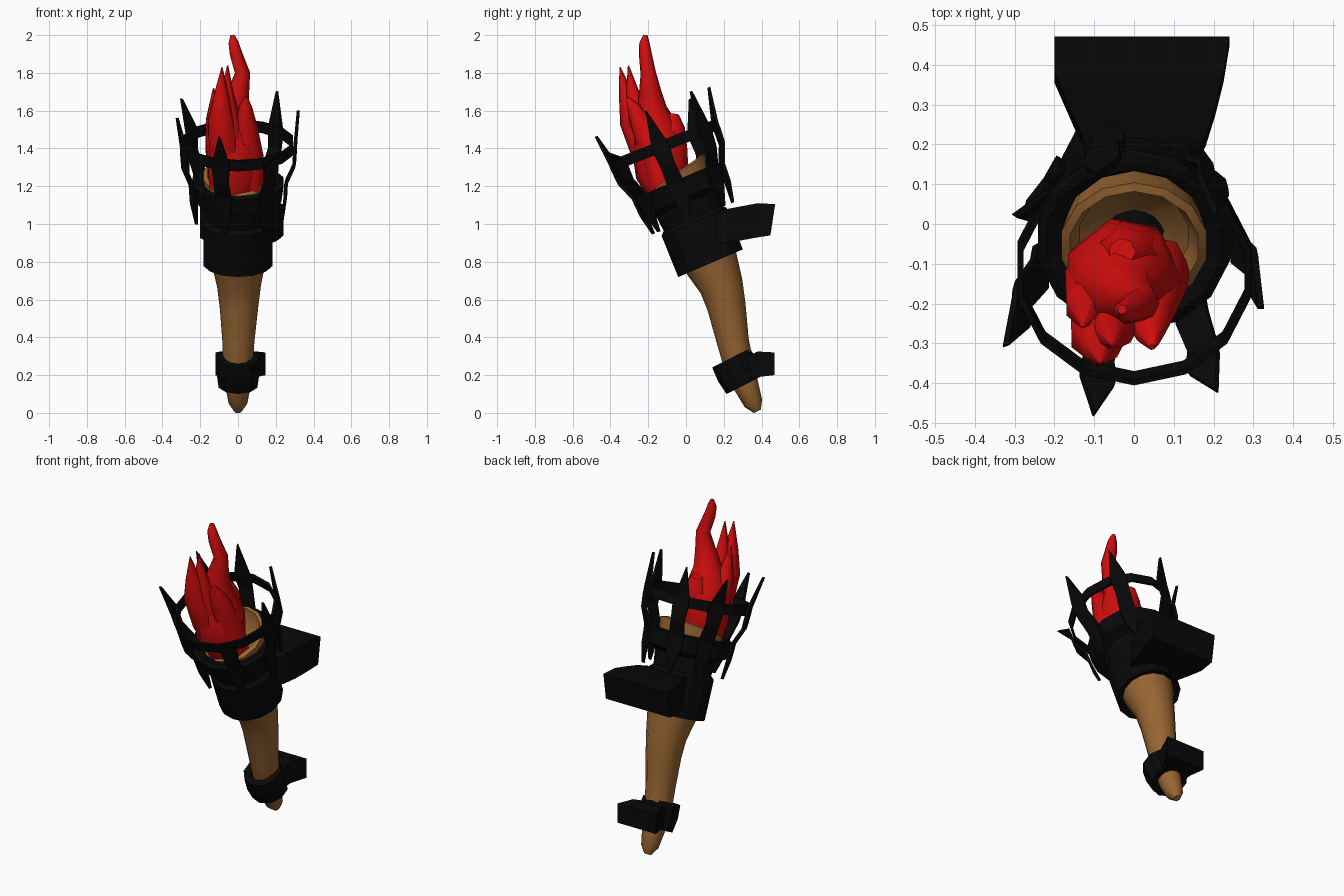
import bpy, bmesh, math
from math import sin, cos, pi, radians
from mathutils import Vector, Matrix

if "Cube" in bpy.data.objects:
    bpy.data.objects.remove(bpy.data.objects["Cube"], do_unlink=True)


def material(name, rgb):
    m = bpy.data.materials.new(name)
    m.use_nodes = True
    m.diffuse_color = (*rgb, 1)
    bsdf = m.node_tree.nodes["Principled BSDF"]
    bsdf.inputs["Base Color"].default_value = (*rgb, 1)
    bsdf.inputs["Roughness"].default_value = 1.0
    bsdf.inputs["Specular IOR Level"].default_value = 0.0
    return m


IRON = material("black iron", (0.0025, 0.0025, 0.0025))
WOOD = material("brown wood", (0.31, 0.13, 0.032))
FIRE = material("red flame", (0.64, 0.004, 0.004))

# Tilted frame of the torch head: local z runs up the torch, local -y faces front
HEAD = Matrix.Translation((0, 0.128, 0.797)) @ Matrix.Rotation(radians(21.5), 4, "X")


def loft(name, rings, mat, smooth=None, closed=False, matrix=None):
    """Skin a list of equal-length point rings; closed joins last ring to first."""
    bm = bmesh.new()
    vs = [[bm.verts.new(p) for p in ring] for ring in rings]
    n = len(vs[0])
    pairs = list(zip(vs, vs[1:]))
    if closed:
        pairs.append((vs[-1], vs[0]))
    for a, b in pairs:
        for i in range(n):
            j = (i + 1) % n
            bm.faces.new((a[i], a[j], b[j], b[i]))
    if not closed:
        bm.faces.new(vs[0][::-1])
        bm.faces.new(vs[-1])
    bmesh.ops.recalc_face_normals(bm, faces=bm.faces)
    mesh = bpy.data.meshes.new(name)
    bm.to_mesh(mesh)
    bm.free()
    mesh.materials.append(mat)
    ob = bpy.data.objects.new(name, mesh)
    bpy.context.collection.objects.link(ob)
    if matrix:
        ob.matrix_world = matrix
    if smooth:
        bpy.ops.object.select_all(action="DESELECT")
        ob.select_set(True)
        bpy.context.view_layer.objects.active = ob
        bpy.ops.object.shade_smooth_by_angle(angle=radians(smooth))


def lathe(name, profile, mat, sides, smooth=None, closed=False, matrix=HEAD, slant=0):
    """Revolve (radius, height) points around local z; slant raises the back."""
    rings = []
    for r, h in profile:
        angles = [2 * pi * i / sides for i in range(sides)]
        rings.append([(r * sin(a), -r * cos(a), h - slant * r * cos(a)) for a in angles])
    loft(name, rings, mat, smooth, closed, matrix)


def tube(name, path, mat, sides, smooth):
    """Round tapered limb through (x, y, z, radius) points."""
    pts = [Vector(p[:3]) for p in path]
    rings = []
    for k, p in enumerate(pts):
        t = (pts[min(k + 1, len(pts) - 1)] - pts[max(k - 1, 0)]).normalized()
        u = Vector((0, 1, 0)).cross(t).normalized()
        v = t.cross(u)
        angles = [2 * pi * i / sides for i in range(sides)]
        rings.append([p + path[k][3] * (u * cos(a) + v * sin(a)) for a in angles])
    loft(name, rings, mat, smooth)


def bracket(name, sections, lean):
    """Wall arm from (y, x0, x1, z0, z1) rectangles; lean pulls the underside forward."""
    loft(name, [[(a, y - lean, c), (b, y - lean, c), (b, y, d), (a, y, d)]
                for y, a, b, c, d in sections], IRON)


# Wooden handle and hollow bowl
tube("handle", [(0, .378, .008, .02), (0, .357, .05, .05), (0, .32, .14, .066),
                (0, .275, .27, .08), (.002, .248, .38, .085), (.005, .215, .56, .102),
                (.005, .188, .67, .116), (.003, .14, .78, .14), (0, .12, .83, .15)],
     WOOD, 12, 50)
lathe("bowl", [(.12, .02), (.15, .2), (.175, .4), (.187, .495), (.165, .505),
               (.14, .43), (.05, .39)], WOOD, 14, 40, slant=.24)
lathe("coal", [(.08, .38), (.075, .405), (.03, .42)], IRON, 8)

# Iron collar with its flared rim
lathe("collar", [(.15, .01), (.186, -.005), (.188, .23), (.168, .25), (.178, .34),
                 (.235, .365), (.248, .46), (.225, .47), (.185, .45), (.16, .3)],
      IRON, 14, closed=True, slant=.03)

# Crown hoop and bent spikes, each with its own (angle, tip radius, tip height)
lathe("crown_hoop", [(.285, .635), (.3, .635), (.3, .695), (.285, .695)],
      IRON, 14, closed=True)
STEM = [(.235, .25, .004), (.25, .36, .04), (.255, .46, .045), (.298, .56, .04),
        (.302, .63, .046), (.304, .68, .045)]
TIPS = [(-126, .37, .845), (-69, .345, .87), (-17.5, .333, .842), (35, .36, .74),
        (86, .32, .871), (139, .314, .88), (-165, .345, .865)]
for k, (angle, tip_r, tip_h) in enumerate(TIPS):
    profile = STEM + [(tip_r, tip_h, .002)]
    rings = [[(-w, -r - .008, h), (w, -r - .008, h), (w, -r + .008, h), (-w, -r + .008, h)]
             for r, h, w in profile]
    loft(f"crown_spike_{k + 1}", rings, IRON,
         matrix=HEAD @ Matrix.Rotation(radians(angle), 4, "Z"))

# Wall brackets and the lower strap
bracket("upper_bracket", [(.16, -.12, .15, .90, 1.06), (.22, -.13, .18, .90, 1.08),
                          (.30, -.165, .205, .91, 1.095), (.38, -.2, .225, .925, 1.11),
                          (.472, -.2, .24, .94, 1.105)], .025)
bracket("lower_bracket", [(.30, -.08, .08, .17, .29), (.38, -.095, .10, .19, .325),
                          (.468, -.12, .145, .20, .32)], 0)
lathe("lower_strap", [(.07, -.075), (.108, -.08), (.118, 0), (.112, .08), (.07, .08)],
      IRON, 10, closed=True,
      matrix=Matrix.Translation((0, .275, .22)) @ Matrix.Rotation(radians(27), 4, "X"))

# Flame tongues
FLAMES = {
    "tall": [(-.01, -.09, 1.16, .11), (-.025, -.125, 1.27, .145), (-.03, -.14, 1.4, .15),
             (-.035, -.165, 1.51, .125), (-.02, -.18, 1.61, .08), (0, -.19, 1.7, .06),
             (.022, -.2, 1.8, .042), (-.012, -.215, 1.9, .035), (-.025, -.22, 1.96, .028),
             (-.03, -.215, 2.0, .012)],
    "front": [(-.03, -.12, 1.2, .09), (-.07, -.19, 1.36, .095), (-.09, -.28, 1.55, .075),
              (-.09, -.315, 1.68, .042), (-.085, -.35, 1.83, .003)],
    "inner": [(-.03, -.16, 1.35, .09), (-.05, -.25, 1.55, .065), (-.06, -.28, 1.68, .04),
              (-.055, -.305, 1.84, .003)],
    "left": [(.055, -.11, 1.18, .085), (.05, -.16, 1.36, .085), (.04, -.23, 1.52, .062),
             (.04, -.28, 1.62, .035), (.045, -.31, 1.67, .008)],
    "right": [(-.07, -.11, 1.2, .09), (-.105, -.15, 1.4, .075), (-.125, -.21, 1.55, .05),
              (-.13, -.26, 1.72, .003)],
    "back": [(.02, -.085, 1.2, .08), (-.01, -.085, 1.4, .095), (-.02, -.075, 1.52, .07),
             (-.03, -.07, 1.58, .035)],
}
for name, path in FLAMES.items():
    tube(f"flame_{name}", path, FIRE, 7, 60)
